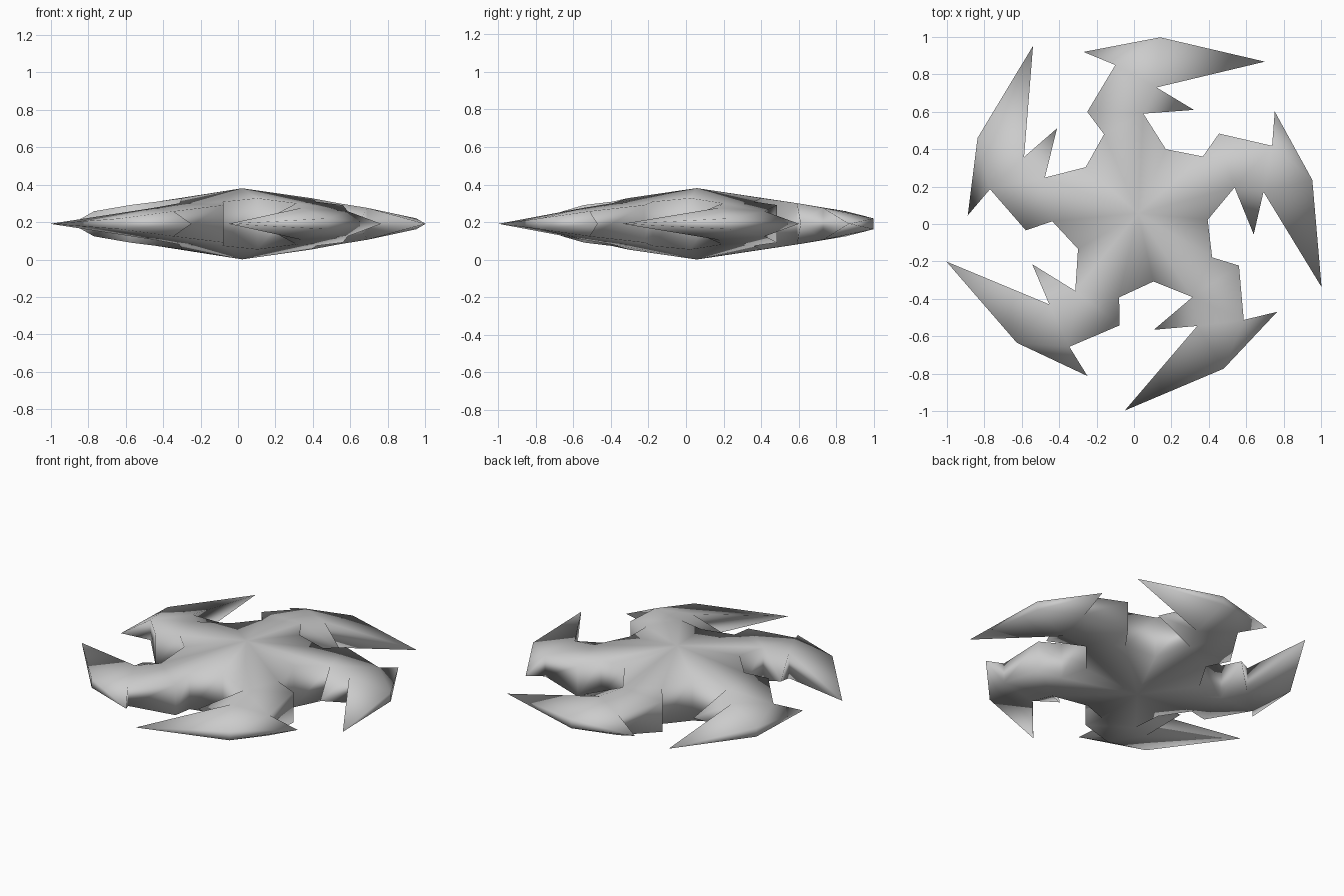
import bpy, bmesh, math
from mathutils import Vector, Matrix

if "Cube" in bpy.data.objects:
    bpy.data.objects.remove(bpy.data.objects["Cube"])

CENTRE = Vector((0.022, 0.057))
MID_Z, HUB_H = 0.191, 0.19

# One arm's outline: x, y, half thickness (0 = sharp blade tip)
ARM = [(-0.16, 0.48, 0.118), (-0.25, 0.60, 0.10), (-0.10, 0.85, 0.067),
       (-0.27, 0.92, 0), (0.14, 0.998, 0.029), (0.70, 0.868, 0),
       (0.12, 0.73, 0.085), (0.32, 0.61, 0), (0.05, 0.59, 0.11),
       (0.17, 0.40, 0.137)]
# Arm surface triangles (indices into the outline; 10 = next arm's start, -1 = hub)
TRIS = [(0, 1, 8), (1, 2, 8), (2, 6, 8), (6, 7, 8), (2, 3, 4), (2, 4, 6),
        (4, 5, 6), (-1, 0, 8), (-1, 8, 9), (-1, 9, 10)]
N = len(ARM)

bm = bmesh.new()
hub_top = bm.verts.new((*CENTRE, MID_Z + HUB_H))
hub_bot = bm.verts.new((*CENTRE, MID_Z - HUB_H))
top, bot = [], []

# Outline vertices, five-fold rotation
for k in range(5):
    rot = Matrix.Rotation(math.radians(-72 * k), 2)
    for x, y, h in ARM:
        p = CENTRE + rot @ (Vector((x, y)) - CENTRE)
        t = bm.verts.new((*p, MID_Z + h))
        top.append(t)
        bot.append(bm.verts.new((*p, MID_Z - h)) if h else t)

# Upper and lower surfaces
for k in range(5):
    for tri in TRIS:
        for ring, hub in ((top, hub_top), (bot, hub_bot)):
            bm.faces.new([hub if i < 0 else ring[(k * N + i) % (5 * N)] for i in tri])

# Rim walls, tapering to each blade tip
for i in range(5 * N):
    j = (i + 1) % (5 * N)
    loop = list(dict.fromkeys((top[i], top[j], bot[j], bot[i])))
    bm.faces.new(loop)

bmesh.ops.recalc_face_normals(bm, faces=bm.faces)
for f in bm.faces:
    f.smooth = True
me = bpy.data.meshes.new("throwing_star")
bm.to_mesh(me)
bm.free()
ob = bpy.data.objects.new("throwing_star", me)
bpy.context.collection.objects.link(ob)
